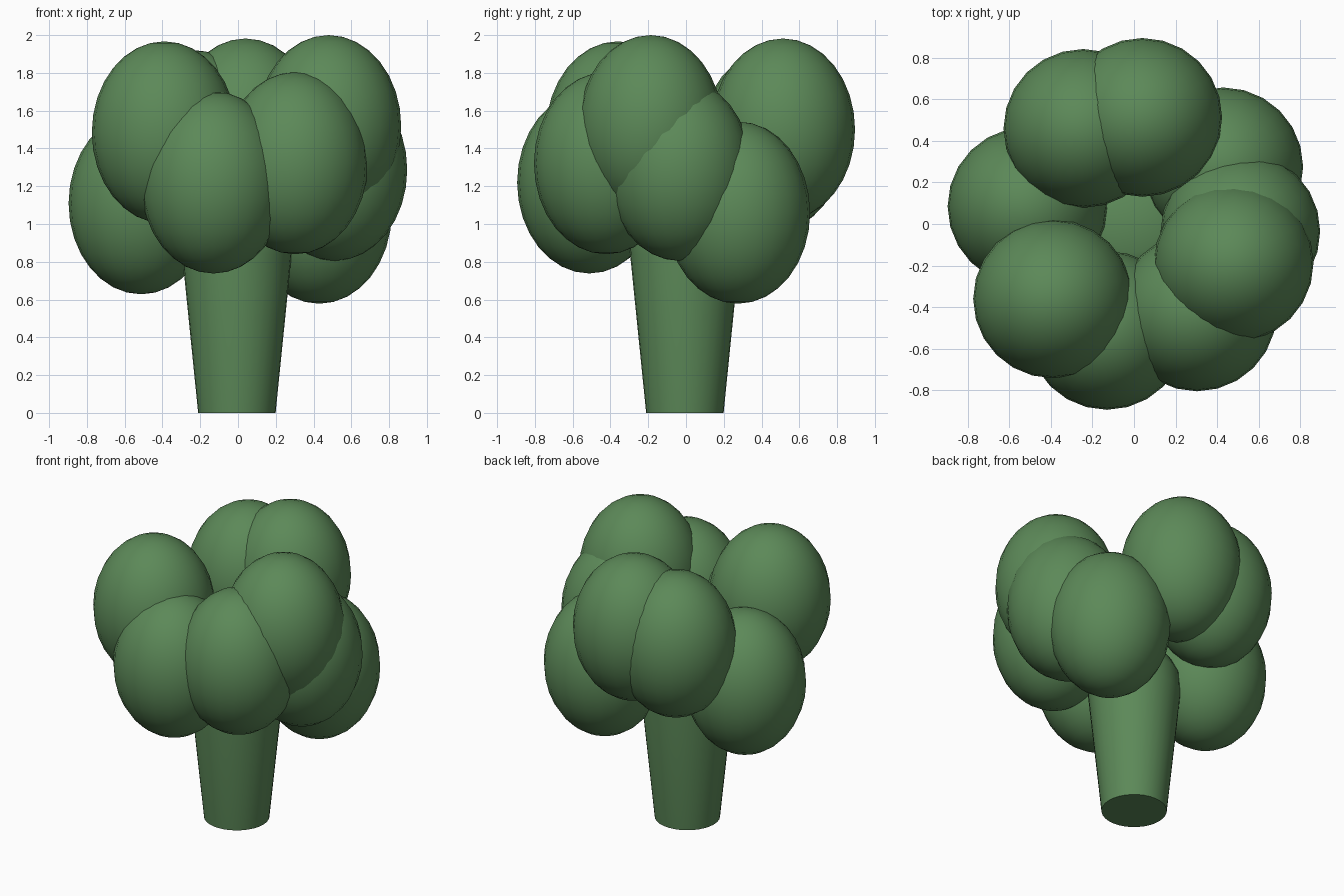
import bpy, bmesh, math

if "Cube" in bpy.data.objects:
    bpy.data.objects.remove(bpy.data.objects["Cube"])

green = bpy.data.materials.new("leaf green")
green.diffuse_color = (0.107, 0.25, 0.098, 1)
green.use_nodes = True
green.node_tree.nodes["Principled BSDF"].inputs["Base Color"].default_value = green.diffuse_color


def add_object(name, bm, location):
    mesh = bpy.data.meshes.new(name)
    bmesh.ops.recalc_face_normals(bm, faces=bm.faces)
    bm.to_mesh(mesh)
    bm.free()
    mesh.materials.append(green)
    obj = bpy.data.objects.new(name, mesh)
    obj.location = location
    bpy.context.collection.objects.link(obj)
    bpy.ops.object.select_all(action='DESELECT')
    obj.select_set(True)
    bpy.context.view_layer.objects.active = obj
    bpy.ops.object.shade_smooth_by_angle(angle=math.radians(40))
    return obj


# Flared stalk, lathed from (radius, height) pairs
SIDES = 32
bm = bmesh.new()
rings = []
for r, z in [(0.205, 0), (0.29, 0.84), (0.285, 0.97), (0.24, 1.06), (0.13, 1.11)]:
    rings.append([bm.verts.new((r * math.cos(2 * math.pi * i / SIDES),
                                r * math.sin(2 * math.pi * i / SIDES), z))
                  for i in range(SIDES)])
for low, high in zip(rings, rings[1:]):
    for i in range(SIDES):
        j = (i + 1) % SIDES
        bm.faces.new((low[i], low[j], high[j], high[i]))
bm.faces.new(rings[0][::-1])
bm.faces.new(rings[-1])
add_object("stalk", bm, (-0.006, -0.006, 0))

# Egg-shaped florets around the stalk, lowest first
florets = [
    (0.43, 0.275, 1.06),
    (-0.513, 0.085, 1.11),
    (-0.13, -0.512, 1.22),
    (0.512, -0.035, 1.287),
    (0.303, -0.423, 1.322),
    (-0.244, 0.46, 1.44),
    (-0.39, -0.36, 1.485),
    (0.04, 0.513, 1.50),
    (0.48, -0.187, 1.518),
]
for i, center in enumerate(florets):
    bm = bmesh.new()
    bmesh.ops.create_uvsphere(bm, u_segments=24, v_segments=16, radius=1)
    bmesh.ops.scale(bm, vec=(0.384, 0.382, 0.482), verts=bm.verts)
    add_object(f"floret_{i + 1}", bm, center)
